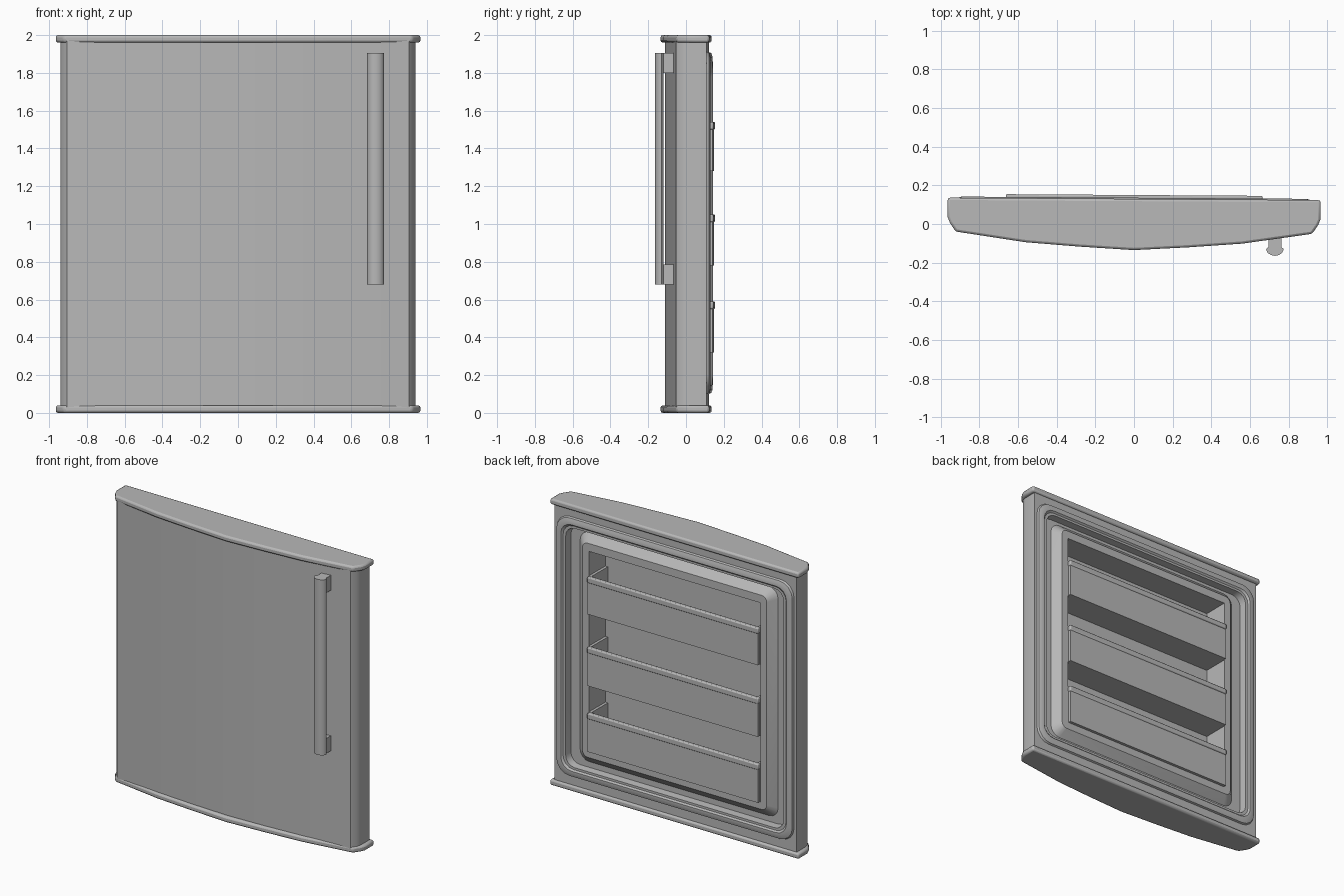
import bpy, bmesh
from math import cos, sin, pi, radians

old = bpy.data.objects.get("Cube")
if old:
    bpy.data.objects.remove(old, do_unlink=True)

YAW = -0.0065  # the door is turned very slightly about z

grey = bpy.data.materials.new("metal_grey")
grey.use_nodes = True
grey.diffuse_color = (0.48, 0.48, 0.48, 1)
grey.node_tree.nodes["Principled BSDF"].inputs["Base Color"].default_value = grey.diffuse_color


def finish(name, bm, bevel=0):
    """Turn a bmesh into a named, shaded object."""
    bmesh.ops.recalc_face_normals(bm, faces=bm.faces)
    mesh = bpy.data.meshes.new(name)
    bm.to_mesh(mesh)
    bm.free()
    mesh.materials.append(grey)
    obj = bpy.data.objects.new(name, mesh)
    bpy.context.collection.objects.link(obj)
    obj.rotation_euler.z = YAW
    bpy.ops.object.select_all(action="DESELECT")
    obj.select_set(True)
    bpy.context.view_layer.objects.active = obj
    bpy.ops.object.shade_smooth_by_angle(angle=radians(30))
    if bevel:
        mod = obj.modifiers.new("soft_edges", "BEVEL")
        mod.width = bevel
        mod.segments = 2
    return obj


def mirrored(half):
    """Mirror a half outline, running from the back corner to the centre."""
    return half + [(-x, y) for x, y in reversed(half[:-1])]


def add_prism(bm, outline, z0, z1, closed=True):
    low = [bm.verts.new((x, y, z0)) for x, y in outline]
    high = [bm.verts.new((x, y, z1)) for x, y in outline]
    bm.faces.new(low)
    bm.faces.new(high)
    n = len(outline)
    for i in range(n if closed else n - 1):
        j = (i + 1) % n
        bm.faces.new((low[i], low[j], high[j], high[i]))


def add_box(bm, x0, x1, y0, y1, z0, z1):
    add_prism(bm, [(x0, y0), (x1, y0), (x1, y1), (x0, y1)], z0, z1)


def rounded_rect(bm, hx, z0, z1, y, r, steps=4):
    verts = []
    corners = [(hx - r, z1 - r), (r - hx, z1 - r), (r - hx, z0 + r), (hx - r, z0 + r)]
    for k, (cx, cz) in enumerate(corners):
        for s in range(steps + 1):
            a = (k + s / steps) * pi / 2
            verts.append(bm.verts.new((cx + r * cos(a), y, cz + r * sin(a))))
    return verts


# Door body: bowed front shell, with gasket, channel, raised panel and cavity at the back
body = mirrored([(0.94, 0.115), (0.94, 0.02), (0.932, -0.015), (0.905, -0.047),
                 (0.56, -0.082), (0.28, -0.1), (0, -0.11)])
bm = bmesh.new()
add_prism(bm, body, 0.02, 1.98, closed=False)
rings = [
    (0.94, 0.02, 1.98, 0.115, 0),
    (0.92, 0.1, 1.91, 0.115, 0.1),
    (0.915, 0.105, 1.905, 0.128, 0.1),
    (0.895, 0.125, 1.885, 0.136, 0.09),
    (0.875, 0.145, 1.865, 0.136, 0.08),
    (0.865, 0.155, 1.855, 0.125, 0.08),
    (0.845, 0.17, 1.84, 0.125, 0.07),
    (0.84, 0.175, 1.835, 0.075, 0.07),
    (0.768, 0.215, 1.815, 0.075, 0.07),
    (0.715, 0.27, 1.765, 0.125, 0.04),
    (0.665, 0.32, 1.71, 0.125, 0),
    (0.665, 0.32, 1.71, -0.055, 0),
]
loops = [rounded_rect(bm, *ring) for ring in rings]
for a, b in zip(loops, loops[1:]):
    for i in range(len(a)):
        j = (i + 1) % len(a)
        bm.faces.new((a[i], a[j], b[j], b[i]))
bm.faces.new(loops[-1])
bmesh.ops.remove_doubles(bm, verts=bm.verts, dist=0.0001)
finish("door_body", bm)

# Top and bottom end caps
cap = mirrored([(0.965, 0.13), (0.965, 0.03), (0.953, 0), (0.922, -0.045),
                (0.56, -0.098), (0.28, -0.119), (0, -0.135)])
for name, z in (("bottom_cap", 0), ("top_cap", 1.96)):
    bm = bmesh.new()
    add_prism(bm, cap, z, z + 0.04)
    finish(name, bm, 0.012)

# Three door bins set into the cavity
for i, (z0, z1) in enumerate([(0.32, 0.59), (0.78, 1.05), (1.28, 1.54)]):
    bm = bmesh.new()
    add_box(bm, -0.66, 0.66, -0.054, 0.13, z0, z0 + 0.015)
    add_box(bm, -0.66, 0.66, 0.125, 0.145, z0, z1 - 0.035)
    for side in (-1, 1):
        add_box(bm, side * 0.664, side * 0.645, -0.054, 0.125, z0, z1)
    finish("door_bin_%d" % (i + 1), bm)
    bm = bmesh.new()
    add_box(bm, -0.664, 0.664, 0.12, 0.15, z1 - 0.04, z1)
    finish("bin_rim_%d" % (i + 1), bm, 0.007)

# Handle: rounded grip bar on two feet
HX = 0.73
grip = [(0.034, -0.115), (0.045, -0.124), (0.044, -0.132), (0.036, -0.146),
        (0.02, -0.156), (0, -0.16)]
bm = bmesh.new()
add_prism(bm, [(x + HX, y) for x, y in mirrored(grip)], 0.68, 1.905)
finish("handle_grip", bm)
for name, z in (("handle_lower_foot", 0.68), ("handle_upper_foot", 1.8)):
    bm = bmesh.new()
    add_box(bm, HX - 0.034, HX + 0.034, -0.12, -0.06, z, z + 0.105)
    finish(name, bm)
